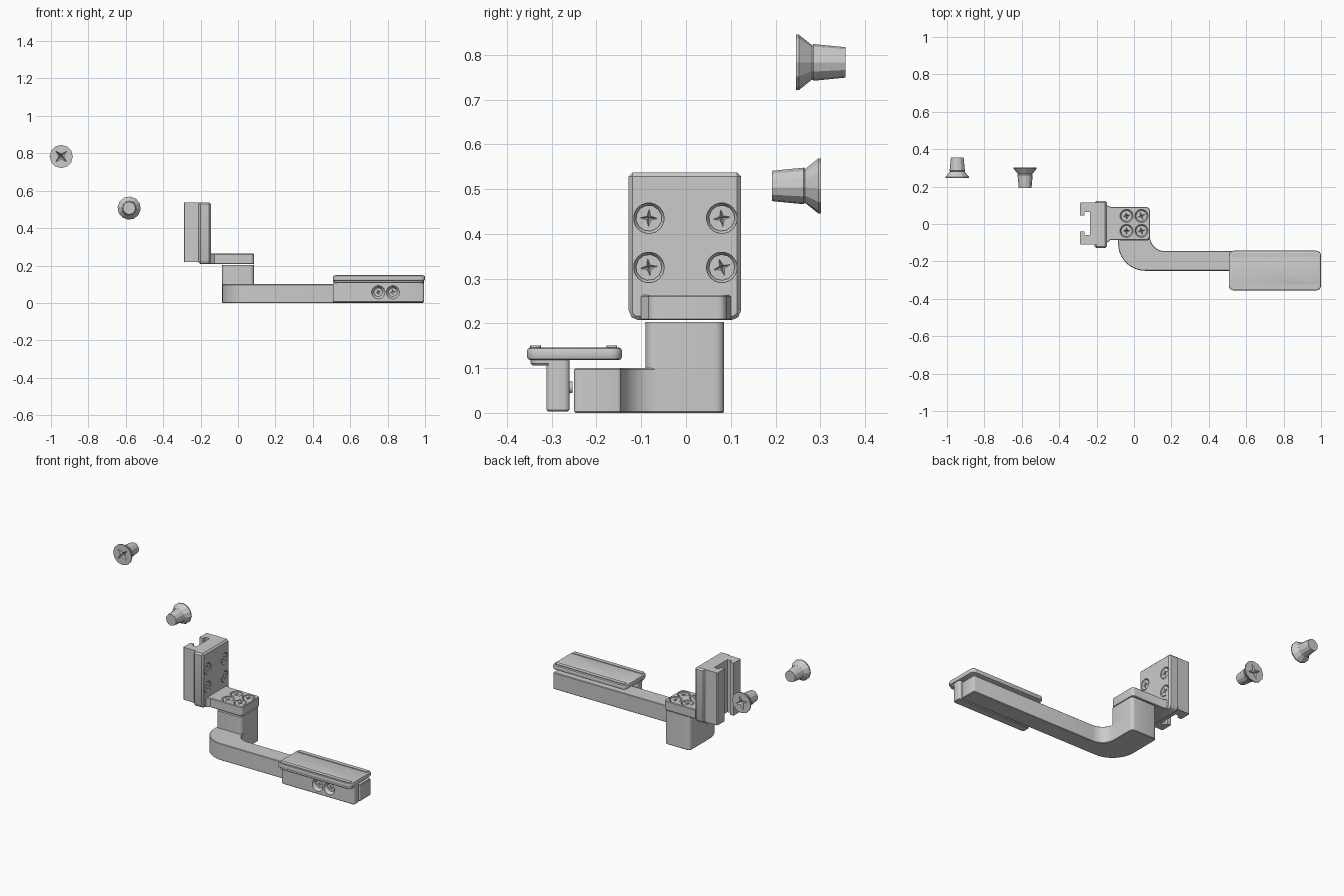
import bpy, bmesh, math
from mathutils import Vector, Matrix, Quaternion

if "Cube" in bpy.data.objects:
    bpy.data.objects.remove(bpy.data.objects["Cube"])


def finish(name, bm, smooth=True):
    bmesh.ops.recalc_face_normals(bm, faces=bm.faces)
    me = bpy.data.meshes.new(name)
    bm.to_mesh(me)
    bm.free()
    ob = bpy.data.objects.new(name, me)
    bpy.context.collection.objects.link(ob)
    return ob


def activate(ob):
    bpy.ops.object.select_all(action='DESELECT')
    ob.select_set(True)
    bpy.context.view_layer.objects.active = ob


def smooth(ob, deg=30):
    activate(ob)
    bpy.ops.object.shade_smooth_by_angle(angle=math.radians(deg))


def bevel(ob, width, segments=1):
    m = ob.modifiers.new("bevel", 'BEVEL')
    m.width, m.segments, m.limit_method = width, segments, 'ANGLE'
    m.angle_limit = math.radians(40)
    activate(ob)
    bpy.ops.object.modifier_apply(modifier=m.name)


def cut(ob, cutter):
    m = ob.modifiers.new("cut", 'BOOLEAN')
    m.operation, m.solver, m.object = 'DIFFERENCE', 'EXACT', cutter
    cutter.hide_render = True
    activate(ob)
    bpy.ops.object.modifier_apply(modifier=m.name)
    bpy.data.objects.remove(cutter)


def arc(cx, cy, r, a0, a1, n=6):
    return [(cx + r * math.cos(math.radians(a0 + (a1 - a0) * i / n)),
             cy + r * math.sin(math.radians(a0 + (a1 - a0) * i / n))) for i in range(n + 1)]


def rounded(x0, x1, y0, y1, r, n=4):
    return (arc(x1 - r, y1 - r, r, 0, 90, n) + arc(x0 + r, y1 - r, r, 90, 180, n)
            + arc(x0 + r, y0 + r, r, 180, 270, n) + arc(x1 - r, y0 + r, r, 270, 360, n))


def prism(name, pts, z0, z1):
    bm = bmesh.new()
    f = bm.faces.new([bm.verts.new((x, y, z0)) for x, y in pts])
    g = bmesh.ops.extrude_face_region(bm, geom=[f])
    bmesh.ops.translate(bm, vec=(0, 0, z1 - z0),
                        verts=[v for v in g['geom'] if isinstance(v, bmesh.types.BMVert)])
    return finish(name, bm)


def lathe(name, profile, n=12):
    bm = bmesh.new()
    rings = [[bm.verts.new((r * math.cos(2 * math.pi * (i + .5) / n),
                            r * math.sin(2 * math.pi * (i + .5) / n), z)) for i in range(n)]
             for r, z in profile]
    for a, b in zip(rings, rings[1:]):
        for i in range(n):
            bm.faces.new((a[i], a[(i + 1) % n], b[(i + 1) % n], b[i]))
    bm.faces.new(rings[0])
    bm.faces.new(rings[-1])
    return finish(name, bm)


def place(ob, pos, d, scale, sink=0, spin=0):
    d = Vector(d)
    q = d.to_track_quat('Z', 'Y') @ Quaternion((0, 0, 1), math.radians(spin))
    ob.matrix_world = Matrix.LocRotScale(Vector(pos) - d * sink, q, Vector((scale,) * 3))


# countersunk screw with a tapered cross recess (shared mesh)
screw = lathe("loose_screw_a", [(.062, 0), (.062, -.006), (.038, -.036), (.041, -.039), (.034, -.11)])
bm = bmesh.new()
star = [bm.verts.new((r * math.cos(a), r * math.sin(a), .002))
        for i in range(8) for r, a in [((.045, .014)[i % 2], i * math.pi / 4)]]
tip = bm.verts.new((0, 0, -.03))
bm.faces.new(star)
for i in range(8):
    bm.faces.new((star[i], star[(i + 1) % 8], tip))
cut(screw, finish("recess_cutter", bm))


def add_screw(name, *args):
    ob = bpy.data.objects.new(name, screw.data)
    bpy.context.collection.objects.link(ob)
    place(ob, *args)


def countersink(target, pos, d, scale):
    c = lathe("sink_cutter", [(.062, .03), (.062, -.006), (.04, -.04)], 20)
    place(c, pos, d, scale)
    bpy.context.view_layer.update()
    cut(target, c)


# two loose screws
place(screw, (-.945, .246, .783), (0, -1, 0), 1, 0, 45)
add_screw("loose_screw_b", (-.582, .302, .507), (0, 1, 0), 1, 0, 20)

# bent arm and upright block
outline = (arc(.065, .065, .02, 0, 90, 4) + arc(-.065, .065, .02, 90, 180, 4)
           + arc(.06, -.105, .145, 180, 270, 10)
           + [(.985, -.25), (.99, -.245), (.99, -.15), (.985, -.145)]
           + arc(.165, -.065, .08, 270, 180, 8))
arm = prism("bent_arm", outline, 0, .1)
bevel(arm, .003)
smooth(arm)
block = prism("upright_block", rounded(-.085, .085, -.09, .085, .02), .095, .203)
smooth(block)

# mounting tab
tab = prism("mounting_tab", [(-.19, .1), (-.145, .1), (-.125, .092)] + arc(.067, .072, .018, 90, 0, 4)
            + arc(.067, -.067, .018, 0, -90, 4) + [(-.125, -.085), (-.145, -.1), (-.19, -.1)], .207, .263)
bevel(tab, .003)

# face plate with chamfered edges
bm = bmesh.new()
yz = [(-.128, .22), (-.115, .207), (.11, .207), (.123, .22), (.123, .537), (-.128, .537)]
f = bm.faces.new([bm.verts.new((-.21, y, z)) for y, z in yz])
g = bmesh.ops.extrude_face_region(bm, geom=[f])
bmesh.ops.translate(bm, vec=(.065, 0, 0), verts=[v for v in g['geom'] if isinstance(v, bmesh.types.BMVert)])
plate = finish("face_plate", bm)
bevel(plate, .009)

# slotted rail jaws behind the plate
half = [(-.2, .115), (-.285, .115), (-.29, .11), (-.29, .045), (-.265, .045), (-.265, .065), (-.235, .065)]
prism("rail_jaws", [(x, y) for x, y in half] + [(x, -y + .005) for x, y in reversed(half)], .22, .537)

# fixing screws in plate and tab
for i, y in enumerate((-.083, .08)):
    for j, z in enumerate((.325, .435)):
        countersink(plate, (-.145, y, z), (1, 0, 0), .55)
        add_screw(f"plate_screw_{i}{j}", (-.145, y, z), (1, 0, 0), .47, .003, 10 * (i - j) + 8)
for i, x in enumerate((-.04, .04)):
    for j, y in enumerate((-.037, .043)):
        countersink(tab, (x, y, .263), (0, 0, 1), .57)
        add_screw(f"tab_screw_{i}{j}", (x, y, .263), (0, 0, 1), .48, .003, 12 * i + 9 * j)
smooth(plate)
smooth(tab)

# sliding grip: side plate, top pad and its raised ribs
side = prism("grip_side_plate", rounded(.507, .995, -.312, -.26, .012, 3), .003, .122)
bevel(side, .004)
for i, x in enumerate((.75, .828)):
    countersink(side, (x, -.312, .057), (0, -1, 0), .57)
    add_screw(f"grip_screw_{i}", (x, -.312, .057), (0, -1, 0), .37, .018, 15)
smooth(side)
pad = prism("grip_top_pad", rounded(.507, 1, -.355, -.143, .025), .118, .146)
bevel(pad, .007, 2)
smooth(pad)
lip = prism("grip_lower_lip", rounded(.515, .993, -.347, -.26, .02), .106, .122)
bevel(lip, .004)
for n, y in (("front", -.336), ("back", -.166)):
    prism(f"pad_rib_{n}", rounded(.52, .987, y - .012, y + .012, .006, 2), .14, .15)
